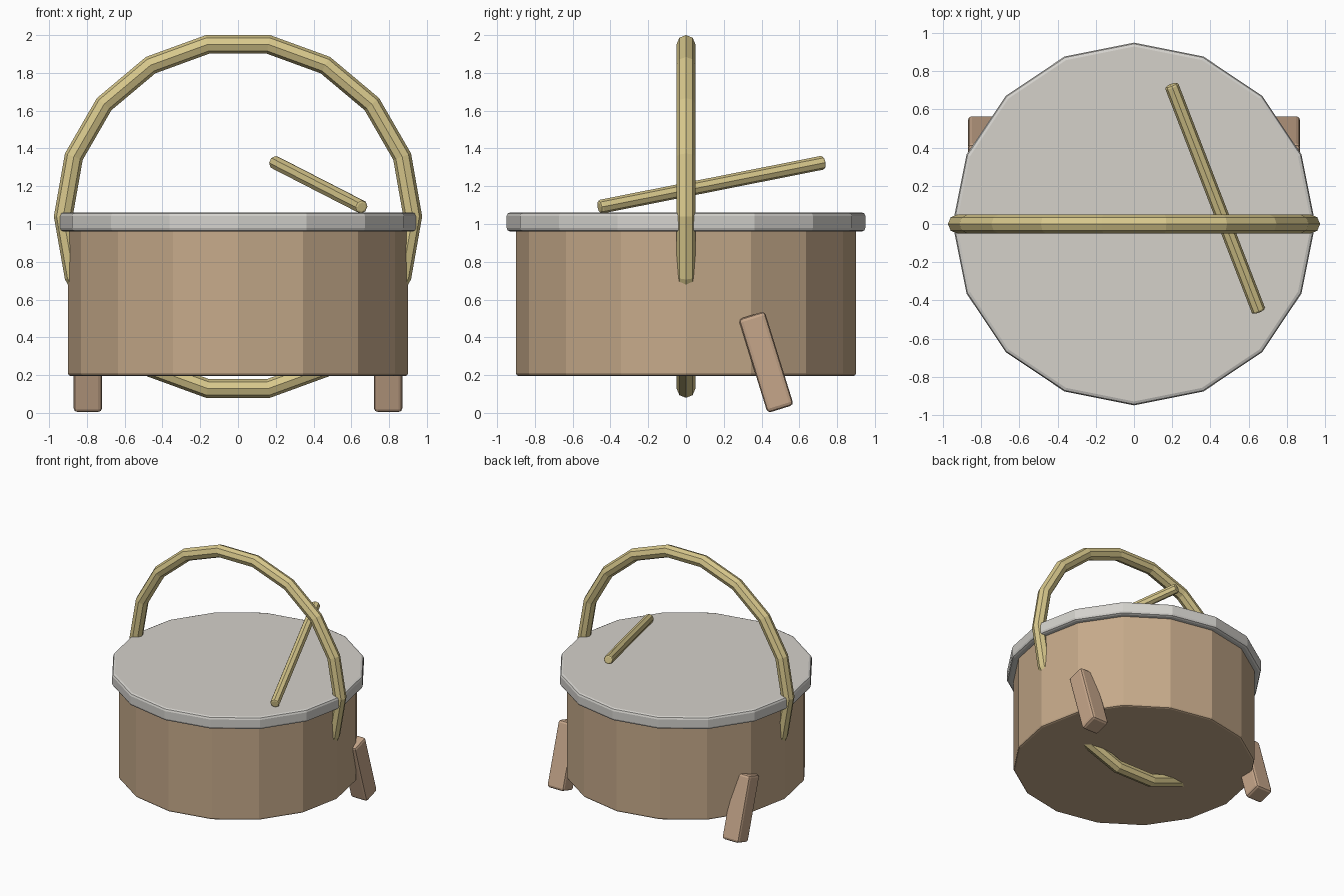
import bpy, math
from mathutils import Vector

if "Cube" in bpy.data.objects:
    bpy.data.objects.remove(bpy.data.objects["Cube"])


def material(name, rgb):
    m = bpy.data.materials.new(name)
    lin = [((c / 255 + 0.055) / 1.055) ** 2.4 for c in rgb]
    m.diffuse_color = (*lin, 1)
    m.use_nodes = True
    m.node_tree.nodes["Principled BSDF"].inputs["Base Color"].default_value = m.diffuse_color
    return m


BROWN = material("warm brown", (198, 170, 138))
LEG = material("leg brown", (198, 166, 138))
GREY = material("rim grey", (212, 210, 205))
SKIN = material("drum skin", (213, 209, 202))
STRAW = material("straw yellow", (216, 200, 140))


def finish(name, mat, bevel=0, segments=2):
    ob = bpy.context.object
    ob.name = name
    ob.data.materials.append(mat)
    if bevel:
        bpy.ops.object.transform_apply(location=False, rotation=False, scale=True)
        mod = ob.modifiers.new("Bevel", "BEVEL")
        mod.width = bevel
        mod.segments = segments
        mod.limit_method = "ANGLE"
        mod.angle_limit = math.radians(60)
    return ob


def drum(name, mat, r, z0, z1, bevel):
    bpy.ops.mesh.primitive_cylinder_add(vertices=16, radius=r, depth=z1 - z0,
                                        location=(0, 0, (z0 + z1) / 2))
    return finish(name, mat, bevel)


# Drum body and rim; the rim's upward face is the skin
drum("body", BROWN, 0.9, 0.195, 1.0, 0.015)
rim = drum("rim", GREY, 0.95, 0.96, 1.062, 0.02)
rim.data.materials.append(SKIN)
for f in rim.data.polygons:
    if f.normal.z > 0.9:
        f.material_index = 1
rim.modifiers["Bevel"].material = 0

# Hoop handle passing round the whole drum
bpy.ops.mesh.primitive_torus_add(major_segments=18, minor_segments=8,
                                 major_radius=0.925, minor_radius=0.05,
                                 location=(0, 0, 1.04), rotation=(math.pi / 2, 0, 0))
finish("hoop_handle", STRAW)

# Beater leaning over the skin
a, b = Vector((0.655, -0.46, 1.09)), Vector((0.195, 0.73, 1.326))
bpy.ops.mesh.primitive_cylinder_add(vertices=8, radius=0.037, depth=(b - a).length,
                                    location=(a + b) / 2)
stick = finish("beater", STRAW, 0.012)
stick.rotation_euler = (b - a).to_track_quat("Z", "Y").to_euler()

# Tilted rear legs
for side, label in ((-1, "left"), (1, "right")):
    bpy.ops.mesh.primitive_cube_add(size=1, location=(side * 0.795, 0.424, 0.269),
                                    rotation=(0.3, 0, 0))
    bpy.context.object.scale = (0.15, 0.145, 0.52)
    finish(label + "_leg", LEG, 0.02)
